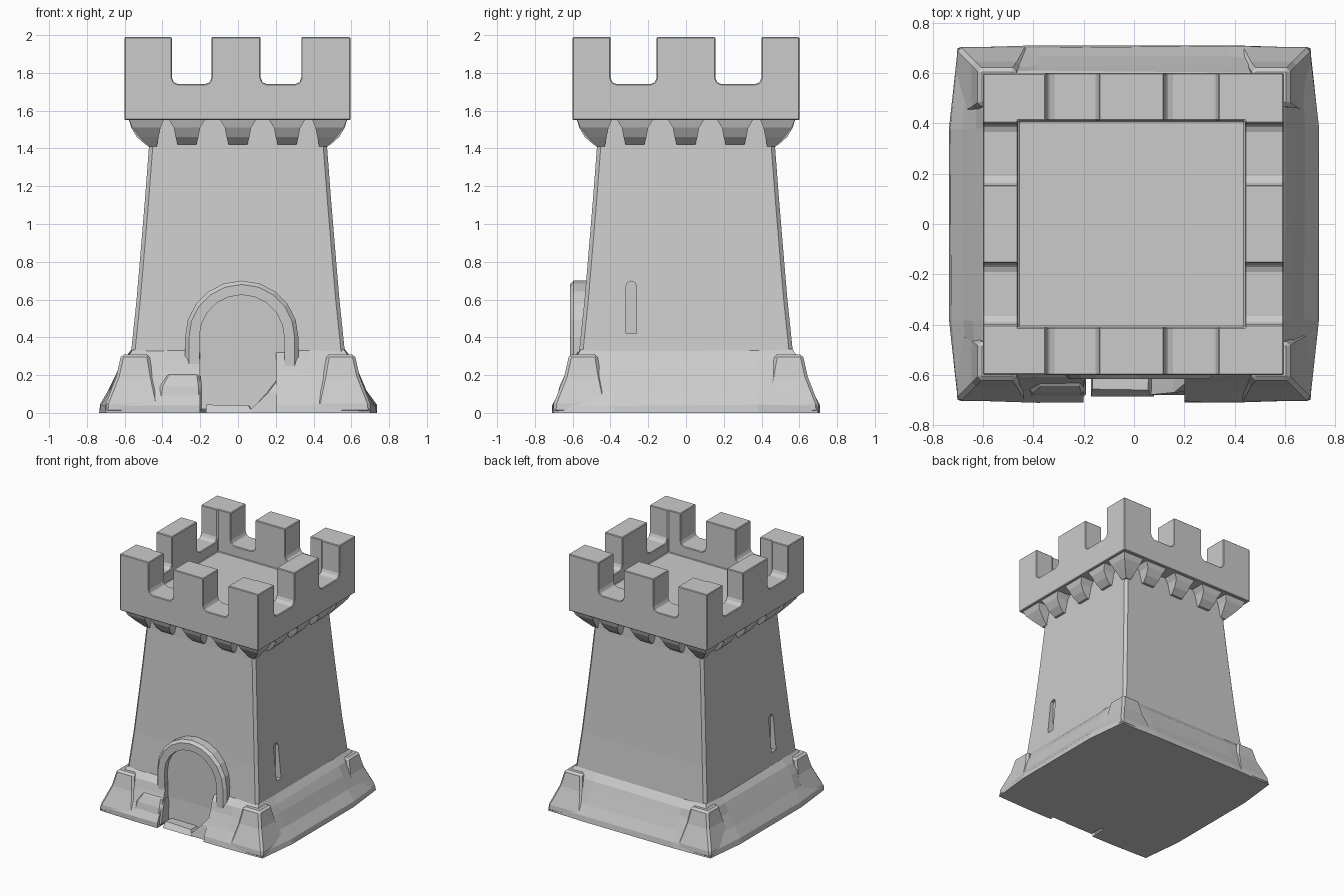
import bpy, bmesh, math, random

if "Cube" in bpy.data.objects:
    bpy.data.objects.remove(bpy.data.objects["Cube"])

random.seed(4)


def make(name, bm):
    bmesh.ops.recalc_face_normals(bm, faces=bm.faces)
    me = bpy.data.meshes.new(name)
    bm.to_mesh(me)
    bm.free()
    ob = bpy.data.objects.new(name, me)
    bpy.context.collection.objects.link(ob)
    return ob


def loft(name, rings, wobble=0.0):
    """Closed solid through rings that have equal point counts."""
    bm = bmesh.new()
    loops = [[bm.verts.new(p) for p in r] for r in rings]
    n = len(loops[0])
    for a, b in zip(loops, loops[1:]):
        for i in range(n):
            bm.faces.new((a[i], a[(i + 1) % n], b[(i + 1) % n], b[i]))
    bm.faces.new(loops[0][::-1])
    bm.faces.new(loops[-1])
    if wobble:
        for loop in loops[1:]:
            for v in loop:
                for k in range(3):
                    v.co[k] += random.uniform(-wobble, wobble)
    return make(name, bm)


def rect(x0, x1, y0, y1, z):
    return [(x0, y0, z), (x1, y0, z), (x1, y1, z), (x0, y1, z)]


def box(name, x0, x1, y0, y1, z0, z1):
    return loft(name, [rect(x0, x1, y0, y1, z0), rect(x0, x1, y0, y1, z1)])


def apply(ob, mod):
    bpy.context.view_layer.objects.active = ob
    bpy.ops.object.modifier_apply(modifier=mod.name)


def bevel(ob, width, segments=1):
    m = ob.modifiers.new("bevel", 'BEVEL')
    m.width, m.segments = width, segments
    m.limit_method, m.angle_limit = 'ANGLE', math.radians(40)
    apply(ob, m)
    return ob


def cut(ob, cutter):
    m = ob.modifiers.new("cut", 'BOOLEAN')
    m.operation, m.solver, m.object = 'DIFFERENCE', 'EXACT', cutter
    cutter.hide_render = True
    apply(ob, m)
    bpy.data.objects.remove(cutter)


def arch(cx, half, z0, spring, n=10):
    """Round-headed arch outline as (across, z) pairs."""
    pts = [(cx - half, z0), (cx + half, z0)]
    return pts + [(cx + half * math.cos(math.pi * i / n),
                   spring + half * math.sin(math.pi * i / n)) for i in range(n + 1)]


def arch_y(name, outline, y0, y1):
    return loft(name, [[(x, y, z) for x, z in outline] for y in (y0, y1)])


# Tapering tower body with narrow side slits
profile = [(0.0, 0.59), (0.33, 0.565), (0.6, 0.537), (0.8, 0.52),
           (1.1, 0.495), (1.4, 0.472), (1.58, 0.465)]
body = bevel(loft("tower_body", [rect(-h, h, -h, h, z) for z, h in profile]), 0.02)
for s in (-1, 1):
    outline = arch(-0.29, 0.028, 0.42, 0.67, 4)
    cut(body, loft("slit_cutter", [[(s * x, y, z) for y, z in outline] for x in (0.505, 0.8)]))

# Sloping plinth with bulging sides and a gap for the door


def plinth_ring(c, bx, by, z):
    q = 0.38
    return [(-c, -c, z), (-q, -by, z), (q, -by, z), (c, -c, z), (bx, -q, z), (bx, q, z),
            (c, c, z), (q, by, z), (-q, by, z), (-c, c, z), (-bx, q, z), (-bx, -q, z)]


plinth = loft("plinth", [plinth_ring(0.70, 0.735, 0.71, 0.0),
                         plinth_ring(0.695, 0.73, 0.705, 0.04),
                         plinth_ring(0.655, 0.68, 0.665, 0.12),
                         plinth_ring(0.62, 0.635, 0.63, 0.22),
                         plinth_ring(0.60, 0.605, 0.605, 0.28),
                         plinth_ring(0.56, 0.56, 0.56, 0.335)], 0.006)
cut(plinth, box("gap_cutter", -0.2, 0.2, -0.9, -0.57, -0.1, 0.5))

# Corner blocks of the plinth


def corner(name, sx, sy, spans):
    rings = []
    for inner, outer, z in spans:
        xs, ys = sorted((sx * inner, sx * outer)), sorted((sy * inner, sy * outer))
        rings.append(rect(*xs, *ys, z))
    return loft(name, rings)


for sx in (-1, 1):
    for sy in (-1, 1):
        bevel(corner("plinth_corner", sx, sy, [(0.42, 0.705, 0), (0.42, 0.70, 0.05),
                     (0.45, 0.645, 0.19), (0.47, 0.618, 0.31)]), 0.015)

# Rough stones beside the door
bevel(loft("left_door_stone", [rect(-0.44, -0.19, -0.70, -0.5, 0),
                               rect(-0.42, -0.19, -0.67, -0.5, 0.14),
                               rect(-0.38, -0.20, -0.635, -0.5, 0.215)]), 0.02)
loft("right_door_stone", [rect(0.05, 0.5, -0.68, -0.5, 0),
                          rect(0.15, 0.48, -0.66, -0.5, 0.1),
                          rect(0.22, 0.45, -0.62, -0.5, 0.2)], 0.012)
loft("door_step", [rect(-0.17, 0.08, -0.685, -0.5, 0),
                   rect(-0.16, 0.06, -0.66, -0.5, 0.04)], 0.006)

# Arched door surround with a shallow recessed door
frame = arch_y("door_frame", arch(0.02, 0.30, 0.0, 0.40), -0.615, -0.48)
bevel(frame, 0.02)
cut(frame, arch_y("door_cutter", arch(0.02, 0.225, -0.1, 0.40), -0.8, -0.575))

# Crown: solid block, hollowed, then crenels cut straight through both ways
crown = box("battlement", -0.6, 0.595, -0.6, 0.6, 1.55, 1.99)
cut(crown, box("hollow_cutter", -0.46, 0.44, -0.41, 0.41, 1.66, 2.2))
for a, b in ((-0.35, -0.14), (0.12, 0.335)):
    cut(crown, bevel(box("crenel_cutter", a, b, -1, 1, 1.74, 2.3), 0.035, 2))
for a, b in ((-0.4, -0.155), (0.155, 0.4)):
    cut(crown, bevel(box("crenel_cutter", -1, 1, a, b, 1.74, 2.3), 0.035, 2))
bevel(crown, 0.014)

# Corbels under the crown: three per side, plus flared corners
for k in range(4):
    for c in (-0.27, 0.0, 0.26):
        ob = loft("corbel", [rect(c - 0.05, c + 0.05, -0.49, -0.44, 1.42),
                             rect(c - 0.06, c + 0.06, -0.535, -0.44, 1.46),
                             rect(c - 0.07, c + 0.07, -0.565, -0.44, 1.51),
                             rect(c - 0.10, c + 0.10, -0.58, -0.44, 1.56)])
        ob.rotation_euler.z = k * math.pi / 2
for sx in (-1, 1):
    for sy in (-1, 1):
        corner("corner_corbel", sx, sy, [(0.43, 0.475, 1.41), (0.42, 0.52, 1.46),
               (0.41, 0.56, 1.51), (0.39, 0.58, 1.56)])
